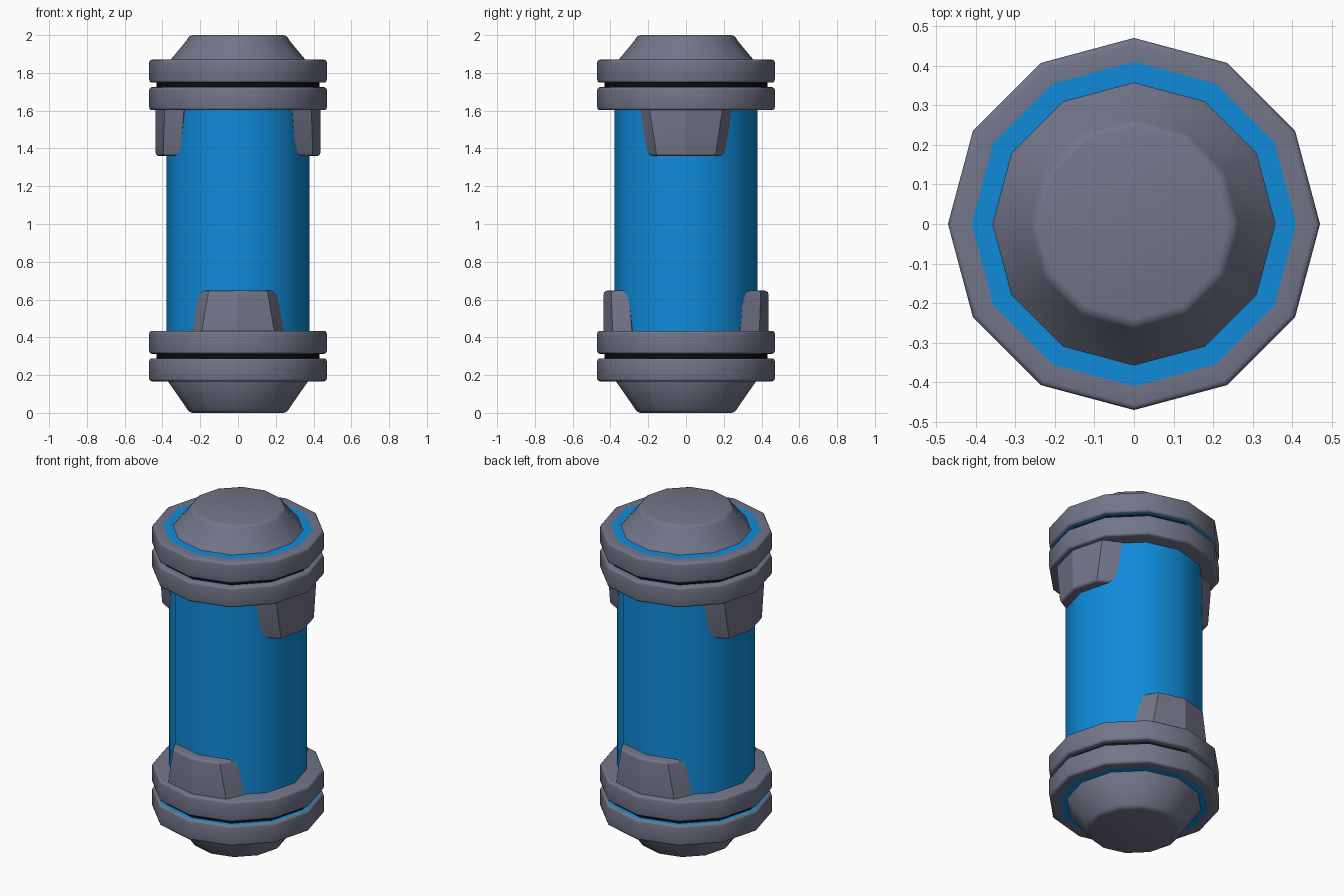
import bpy, bmesh, math

if "Cube" in bpy.data.objects:
    bpy.data.objects.remove(bpy.data.objects["Cube"])

def material(name, rgb):
    m = bpy.data.materials.new(name)
    m.diffuse_color = (*rgb, 1)
    m.use_nodes = True
    m.node_tree.nodes["Principled BSDF"].inputs["Base Color"].default_value = m.diffuse_color
    return m

GREY = material("slate grey", (0.17, 0.18, 0.25))
BLUE = material("bright blue", (0.005, 0.26, 0.70))
BLACK = material("black", (0.004, 0.004, 0.005))

SIDES = 12
MID = 1.0185          # height about which both collars mirror

def finish(name, bm, mats, angle=38):
    bmesh.ops.remove_doubles(bm, verts=bm.verts, dist=1e-5)
    bmesh.ops.recalc_face_normals(bm, faces=bm.faces)
    me = bpy.data.meshes.new(name)
    bm.to_mesh(me)
    bm.free()
    for m in mats:
        me.materials.append(m)
    ob = bpy.data.objects.new(name, me)
    bpy.context.collection.objects.link(ob)
    bpy.ops.object.select_all(action='DESELECT')
    ob.select_set(True)
    bpy.context.view_layer.objects.active = ob
    bpy.ops.object.shade_smooth_by_angle(angle=math.radians(angle))
    return ob

def lathe(name, profile, mats, inner_radius=0.0):
    """Stack of 12-sided loops, capped; faces inside inner_radius take the second material."""
    bm = bmesh.new()
    loops = [[bm.verts.new((r * math.cos(2 * math.pi * i / SIDES),
                            r * math.sin(2 * math.pi * i / SIDES), z))
              for i in range(SIDES)] for r, z in profile]
    for a, b in zip(loops, loops[1:]):
        for i in range(SIDES):
            j = (i + 1) % SIDES
            bm.faces.new((a[i], a[j], b[j], b[i]))
    for cap in (loops[0], loops[-1]):
        bm.faces.new(cap)
    for f in bm.faces:
        c = f.calc_center_median()
        f.material_index = int(math.hypot(c.x, c.y) < inner_radius)
    return finish(name, bm, mats)

def rounded(r, z, b, start, end, n=3):
    """Arc of profile points around the centre (r, z)."""
    return [(r + b * math.cos(math.radians(start + (end - start) * k / n)),
             z + b * math.sin(math.radians(start + (end - start) * k / n)))
            for k in range(n + 1)]

def ring(name, z0, z1, end=0):
    """Bevelled collar ring; end = 1 or -1 puts a blue inlay on that face."""
    b = 0.014
    p = rounded(0.47 - b, z0 + b, b, -90, 0) + rounded(0.47 - b, z1 - b, b, 0, 90)
    if end > 0:
        p.append((0.41, z1))
    if end < 0:
        p.insert(0, (0.41, z0))
    return lathe(name, p, [GREY, BLUE], 0.40 if end else 0.0)

# Blue tube
lathe("tube_body", [(0.379, 0.25), (0.379, 1.79)], [BLUE])

# Collars: two rings with a dark gap core, at each end
for label, s in (("upper", 1), ("lower", -1)):
    def span(a, b):
        return sorted((MID + s * a, MID + s * b))
    ring(label + "_inner_ring", *span(0.5845, 0.706))
    ring(label + "_outer_ring", *span(0.7295, 0.8515), end=s)
    lo, hi = span(0.69, 0.745)
    lathe(label + "_gap_core", [(0.432, lo), (0.432, hi)], [BLACK])

# Tapered end caps
lathe("top_cap", [(0.357, 1.85), (0.357, 1.87), (0.275, 1.968),
                  (0.265, 1.985), (0.255, 1.996), (0.24, 2.0)], [GREY])
lathe("bottom_cap", [(0.24, 0.0), (0.255, 0.004), (0.267, 0.015),
                     (0.277, 0.032), (0.371, 0.167), (0.371, 0.19)], [GREY])

# Clamps: bent tapering tabs hugging the tube, upper pair on x, lower pair on y
WIDE = [(0.438, 0), (0.388, 0.195), (0.285, 0.243)]
NARROW = [(0.436, 0), (0.396, 0.155), (0.305, 0.207)]

def clamp(name, turn, z_root, z_tip):
    bm = bmesh.new()
    loops = []
    for sec, z in ((WIDE, z_root), (NARROW, z_tip)):
        pts = sec + [(0.25, 0.12), (0.25, -0.12)] + [(x, -y) for x, y in sec[:0:-1]]
        c, s = math.cos(turn), math.sin(turn)
        loops.append([bm.verts.new((x * c - y * s, x * s + y * c, z)) for x, y in pts])
    a, b = loops
    n = len(a)
    for i in range(n):
        j = (i + 1) % n
        bm.faces.new((a[i], a[j], b[j], b[i]))
    bm.faces.new(a)
    tip = bm.faces.new(b)
    bmesh.ops.bevel(bm, geom=list(tip.edges), offset=0.018, segments=3,
                    profile=0.5, affect='EDGES')
    return finish(name, bm, [GREY], 25)

for i, side in enumerate(("right", "left")):
    clamp("upper_clamp_" + side, i * math.pi, 1.62, 1.36)
for i, side in enumerate(("back", "front")):
    clamp("lower_clamp_" + side, math.pi / 2 + i * math.pi, 0.417, 0.647)
